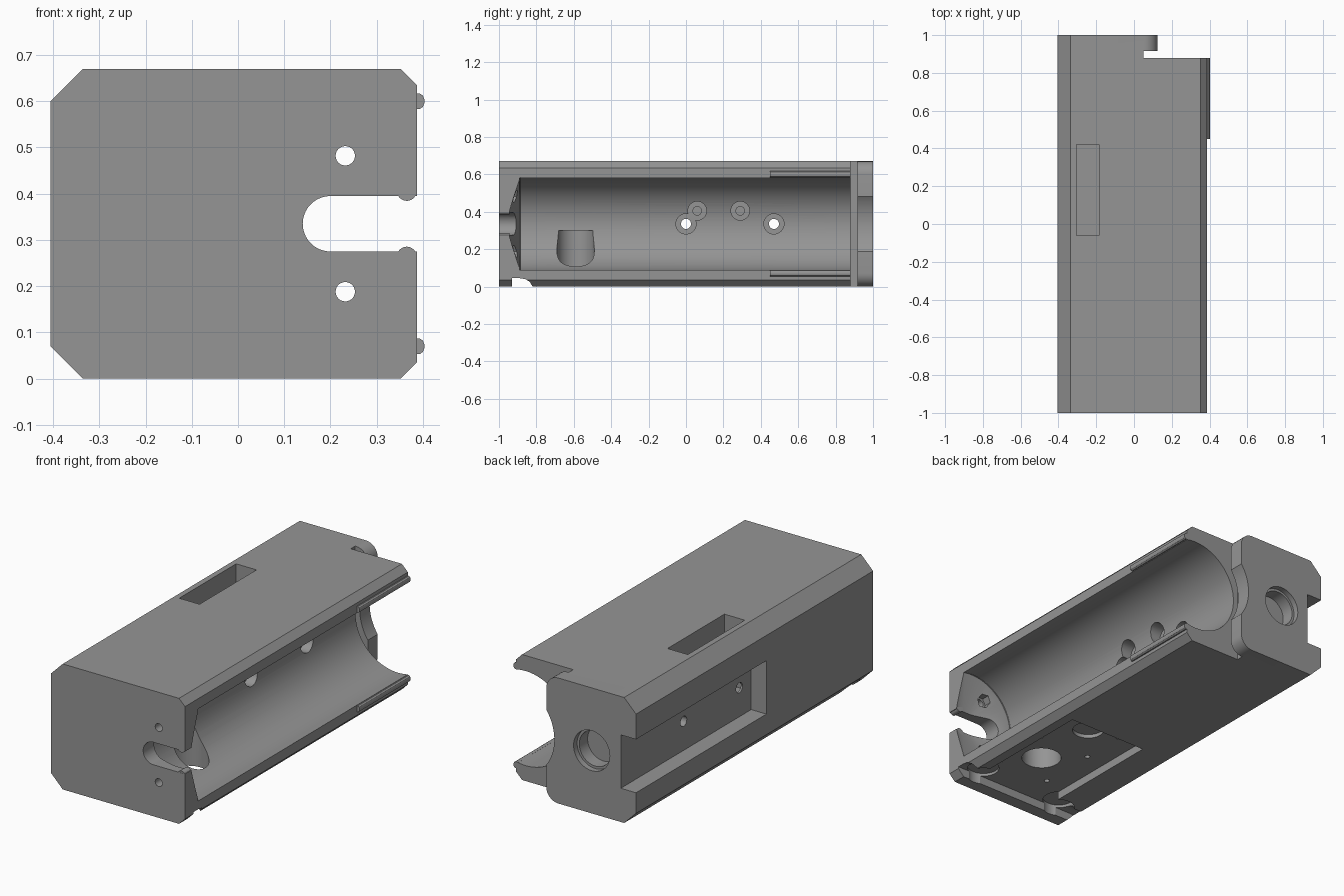
import bpy, math
from mathutils import Vector

if "Cube" in bpy.data.objects:
    bpy.data.objects.remove(bpy.data.objects["Cube"])

grey = bpy.data.materials.new("matte grey")
grey.diffuse_color = (0.3, 0.3, 0.3, 1)
grey.use_nodes = True
grey.node_tree.nodes["Principled BSDF"].inputs["Base Color"].default_value = grey.diffuse_color
ZC = 0.335           # mid height
BX, BR = 0.33, 0.2525  # bore axis and radius


def mesh_obj(name, verts, faces):
    me = bpy.data.meshes.new(name)
    me.from_pydata(verts, [], faces)
    me.materials.append(grey)
    ob = bpy.data.objects.new(name, me)
    bpy.context.collection.objects.link(ob)
    bpy.context.view_layer.objects.active = ob
    bpy.ops.object.select_all(action='DESELECT')
    ob.select_set(True)
    bpy.ops.object.mode_set(mode='EDIT')
    bpy.ops.mesh.select_all(action='SELECT')
    bpy.ops.mesh.normals_make_consistent(inside=False)
    bpy.ops.object.mode_set(mode='OBJECT')
    return ob


def loft(name, loops):
    n = len(loops[0])
    faces = [list(range(n)), list(range(n, 2 * n))]
    faces += [[i, (i + 1) % n, n + (i + 1) % n, n + i] for i in range(n)]
    return mesh_obj(name, loops[0] + loops[1], faces)


def prism(name, pts, a, b):
    """Extrude an (x, z) profile along y."""
    return loft(name, [[(x, y, z) for x, z in pts] for y in (a, b)])


def box(name, lo, hi):
    return prism(name, [(lo[0], lo[2]), (hi[0], lo[2]), (hi[0], hi[2]), (lo[0], hi[2])], lo[1], hi[1])


def cyl(name, axis, u, v, r, a, b, n=32, r2=None):
    """Cylinder or cone along an axis; u, v are the other two coordinates in order."""
    loops = []
    for t, rr in ((a, r), (b, r if r2 is None else r2)):
        ring = []
        for i in range(n):
            w = 2 * math.pi * i / n
            p = [u + rr * math.cos(w), v + rr * math.sin(w)]
            p.insert("xyz".index(axis), t)
            ring.append(tuple(p))
        loops.append(ring)
    return loft(name, loops)


def apply_bool(target, tool, op='DIFFERENCE'):
    m = target.modifiers.new("bool", 'BOOLEAN')
    m.operation, m.object, m.solver = op, tool, 'EXACT'
    bpy.context.view_layer.objects.active = target
    bpy.ops.object.modifier_apply(modifier=m.name)
    bpy.data.objects.remove(tool)


# Chamfered main block
body = prism("housing", [(-.405, .07), (-.335, 0), (.352, 0), (.387, .035),
                         (.387, .635), (.352, .67), (-.335, .67), (-.405, .60)], -1, .9)

# Rear end block with rounded inner corners
prof = [(-.405, .07), (-.335, 0)]
prof += [(.055 + .07 * math.sin(a), .07 - .07 * math.cos(a)) for a in [i * math.pi / 16 for i in range(9)]]
prof += [(.055 + .07 * math.cos(a), .60 + .07 * math.sin(a)) for a in [i * math.pi / 16 for i in range(9)]]
prof += [(-.335, .67), (-.405, .60)]
apply_bool(body, box("cut", (-.5, .88, -.1), (.6, 1.2, .8)))
apply_bool(body, prism("end_block", prof, .88, 1), 'UNION')


def cut(tool):
    apply_bool(body, tool)


# Gap between end block and open trough
cut(box("cut", (.05, .88, -.1), (.6, .917, .8)))
# Half-round trough with tapered front end
cut(cyl("cut", 'y', BX, ZC, BR, -.89, 1.2, 96))
cut(cyl("cut", 'y', BX, ZC, .07, -.95, -.885, 96, BR + .005))
# Front slot with round end
slot = [(.2 + .06 * math.cos(a), ZC + .06 * math.sin(a))
        for a in [math.pi / 2 + i * math.pi / 20 for i in range(21)]]
cut(prism("cut", slot + [(.5, ZC - .06), (.5, ZC + .06)], -1.1, -.7))
# Front screw holes with hexagonal nut pockets
for s in (1, -1):
    cut(cyl("cut", 'y', .232, ZC + s * .147, .021, -1.1, -.8, 24))
    cut(cyl("cut", 'y', .232, ZC + s * .147, .036, -.945, -.8, 6))
# Left side pocket, open at the back
cut(box("cut", (-.6, -.1, .18), (-.315, 1.2, .465)))
# Top pocket
cut(box("cut", (-.305, -.06, .30), (-.185, .42, .8)))
# Counterbored cross holes
for y, z, r, x0 in ((0, ZC, .027, -.5), (.47, ZC, .027, -.5), (.06, .405, .023, -.2), (.29, .405, .023, -.2)):
    cut(cyl("cut", 'x', y, z, .054 if x0 < -.3 else .05, .03, .3))
    cut(cyl("cut", 'x', y, z, r, x0, .3, 24))
# Stepped socket in the back
cut(cyl("cut", 'y', -.143, ZC, .107, .97, 1.1, 48))
cut(cyl("cut", 'y', -.143, ZC, .094, .90, 1.1, 48))
# Underside recess: plate area plus cross groove with curved rear wall
cut(box("cut", (-.167, -.9, -.1), (.30, -.13, .045)))
groove = [(-.93, -.1), (-.82, -.1), (-.82, 0), (-.835, .025), (-.86, .04), (-.89, .045), (-.93, .045)]
cut(loft("cut", [[(x, y, z) for y, z in groove] for x in (-.5, .6)]))
for x in (-.22, .28):
    cut(cyl("cut", 'z', x, -.86, .08, -.1, .06))
# Underside openings and screw holes
cut(cyl("cut", 'z', .12, -.59, .10, -.1, .3, 40))
cut(cyl("cut", 'z', .12, -.22, .08, -.1, .065, 40))
for x in (-.05, .26):
    for y in (-.75, -.43, -.18):
        cut(cyl("cut", 'z', x, y, .014, -.1, .07, 12))

# Snap bumps at the mouth of the front slot
for s, n in ((1, "upper"), (-1, "lower")):
    cyl(n + "_snap_bump", 'y', .365, ZC + s * .071, .0215, -.999, -.945, 24)
    # Edge rails along the trough
    z = ZC + s * .265
    pts = [(.375, z - .017), (.393, z - .017), (.4, z - .012), (.403, z - .004),
           (.403, z + .004), (.4, z + .012), (.393, z + .017), (.375, z + .017)]
    prism(n + "_rail", pts, .45, .88)

# Smooth curved walls, keep edges sharp
for ob in bpy.data.objects:
    bpy.ops.object.select_all(action='DESELECT')
    ob.select_set(True)
    bpy.context.view_layer.objects.active = ob
    bpy.ops.object.shade_smooth_by_angle(angle=math.radians(25))
